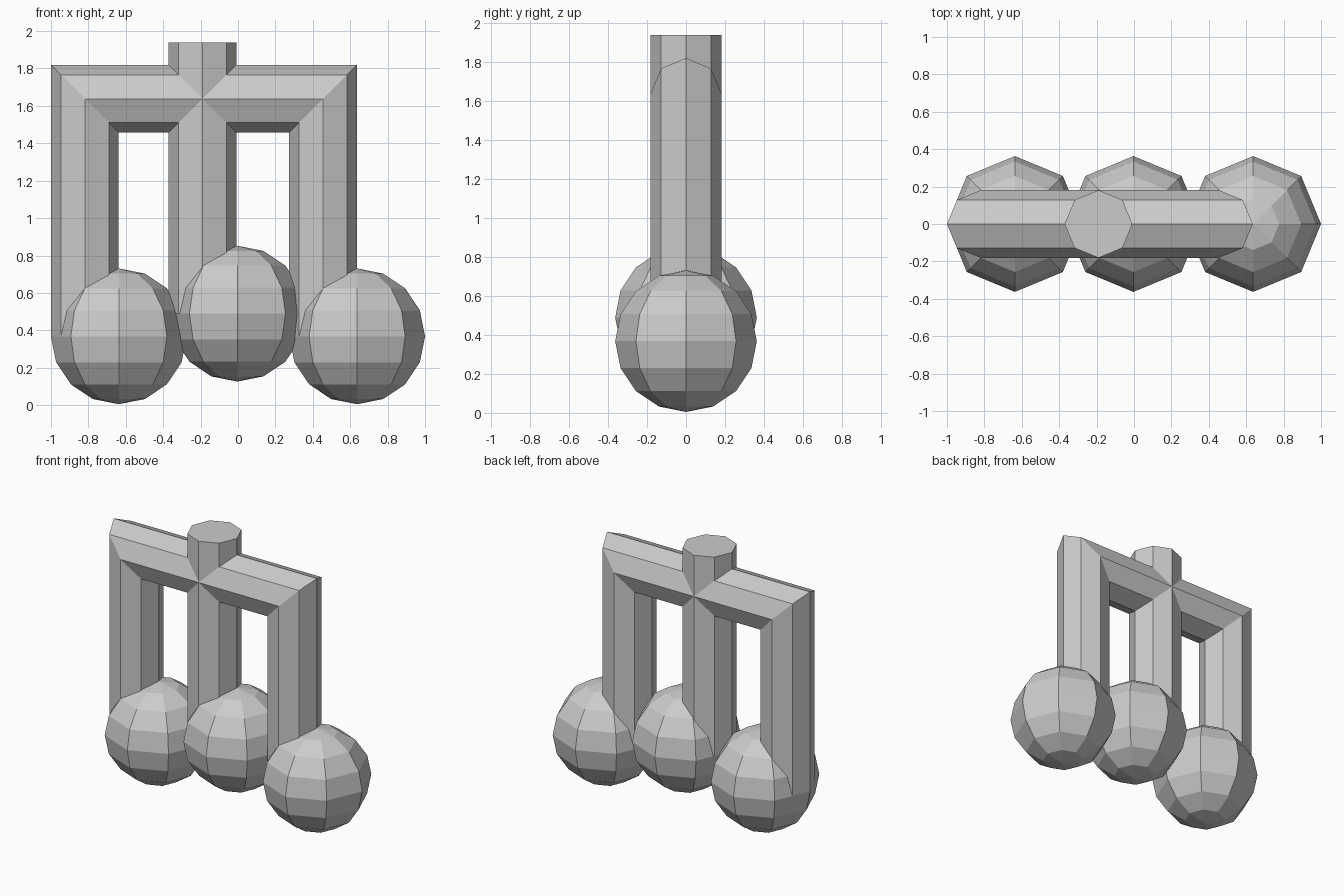
import bpy, bmesh
from math import cos, sin, tau

if "Cube" in bpy.data.objects:
    bpy.data.objects.remove(bpy.data.objects["Cube"])

R_TUBE, R_HEAD, SIDES = 0.181, 0.363, 8
X_LEFT, X_MID, X_RIGHT = -0.819, -0.19, 0.454
Z_BEAM, Z_TOP = 1.638, 1.938
Z_OUTER, Z_INNER = 0.368, 0.489


def sweep(name, stations):
    """Octagonal tube; each station is (x, z, outward x, outward z)."""
    bm = bmesh.new()
    rings = []
    for x, z, ox, oz in stations:
        ring = []
        for i in range(SIDES):
            c, s = R_TUBE * cos(tau * i / SIDES), R_TUBE * sin(tau * i / SIDES)
            ring.append(bm.verts.new((x + ox * c, s, z + oz * c)))
        rings.append(ring)
    for a, b in zip(rings, rings[1:]):
        for i in range(SIDES):
            j = (i + 1) % SIDES
            bm.faces.new((a[i], a[j], b[j], b[i]))
    bm.faces.new(rings[0][::-1])
    bm.faces.new(rings[-1])
    bmesh.ops.recalc_face_normals(bm, faces=bm.faces)
    mesh = bpy.data.meshes.new(name)
    bm.to_mesh(mesh)
    bm.free()
    obj = bpy.data.objects.new(name, mesh)
    bpy.context.collection.objects.link(obj)


# Outer stems and crossbeam: one tube with mitred corners
sweep("outer_stems_and_beam", [
    (X_LEFT, Z_OUTER, -1, 0), (X_LEFT, Z_BEAM, -1, 1),
    (X_RIGHT, Z_BEAM, 1, 1), (X_RIGHT, Z_OUTER, 1, 0)])

# Middle stem, passing up through the beam
sweep("middle_stem", [(X_MID, Z_INNER, 1, 0), (X_MID, Z_TOP, 1, 0)])

# Round note heads
for name, x, z in (("left_note_head", -0.637, Z_OUTER),
                   ("middle_note_head", -0.003, Z_INNER),
                   ("right_note_head", 0.637, Z_OUTER)):
    bpy.ops.mesh.primitive_uv_sphere_add(
        segments=SIDES, ring_count=8, radius=R_HEAD, location=(x, 0, z))
    bpy.context.object.name = name
